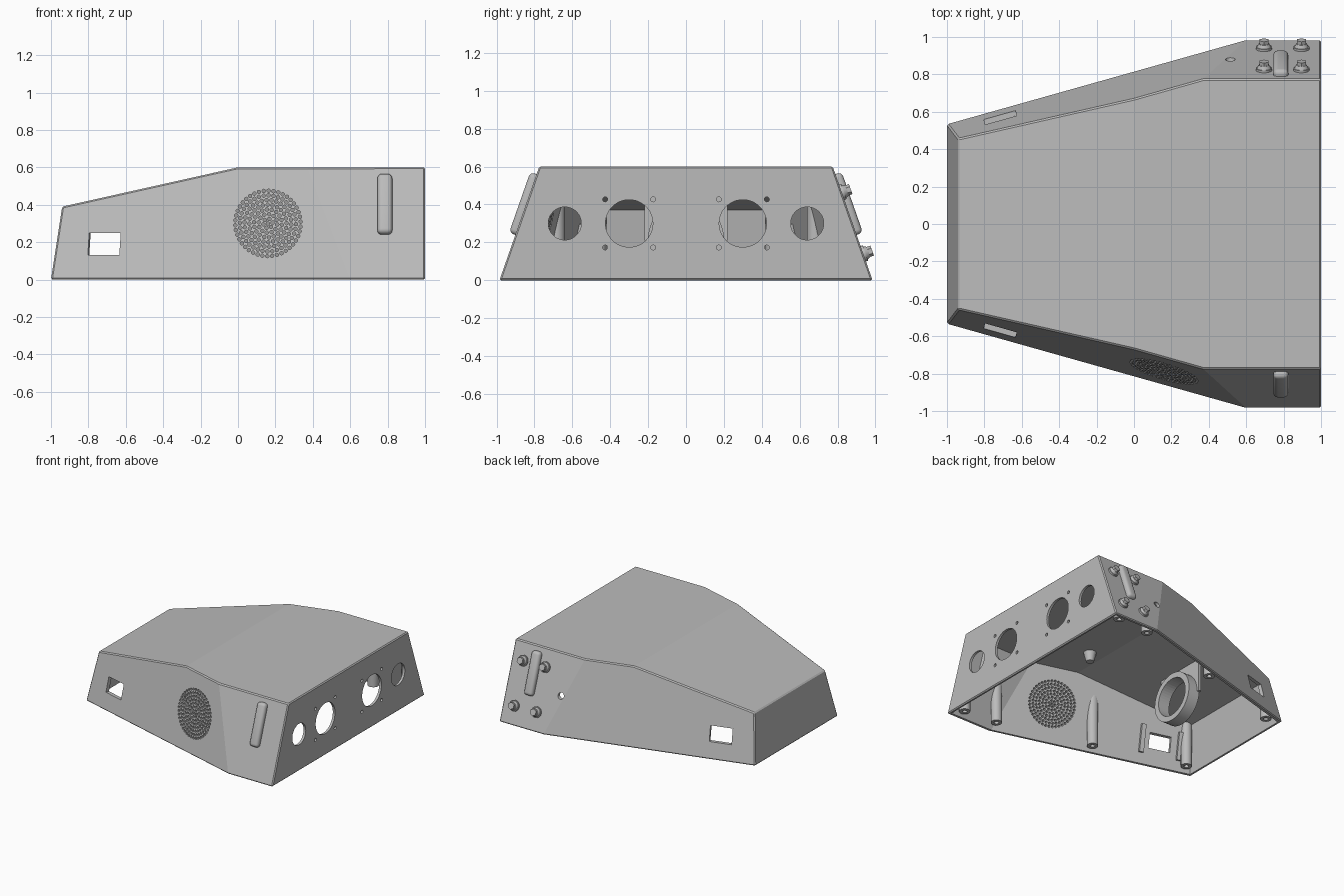
import bpy, bmesh, math
from mathutils import Matrix, Vector

if "Cube" in bpy.data.objects:
    bpy.data.objects.remove(bpy.data.objects["Cube"], do_unlink=True)

grey = bpy.data.materials.new("plain grey")
grey.use_nodes = True
grey.diffuse_color = (0.5, 0.5, 0.5, 1)
grey.node_tree.nodes["Principled BSDF"].inputs["Base Color"].default_value = (0.5, 0.5, 0.5, 1)

WALL = 0.02
LEAN = 0.35           # inward lean of the straight rear side walls
TAPER = 0.28125       # widening of the long side walls along x
LONG_LEAN = 0.243     # inward lean of the long side walls
TILT = math.atan(LEAN)
T, R = Matrix.Translation, Matrix.Rotation
ALONG_X = R(math.pi / 2, 4, 'Y')
ALONG_Y = R(-math.pi / 2, 4, 'X')


def finish(name, bm, smooth=False):
    bmesh.ops.recalc_face_normals(bm, faces=bm.faces)
    mesh = bpy.data.meshes.new(name)
    bm.to_mesh(mesh)
    bm.free()
    mesh.materials.append(grey)
    obj = bpy.data.objects.new(name, mesh)
    bpy.context.collection.objects.link(obj)
    if smooth:
        select(obj)
        bpy.ops.object.shade_smooth_by_angle(angle=math.radians(35))
    return obj


def select(obj):
    bpy.ops.object.select_all(action='DESELECT')
    obj.select_set(True)
    bpy.context.view_layer.objects.active = obj


def cut(obj, cutter):
    select(obj)
    mod = obj.modifiers.new("cut", 'BOOLEAN')
    mod.operation, mod.solver, mod.object = 'DIFFERENCE', 'EXACT', cutter
    bpy.ops.object.modifier_apply(modifier=mod.name)
    bpy.data.objects.remove(cutter, do_unlink=True)


def cylinder(bm, r1, r2, depth, matrix, sides=32):
    return bmesh.ops.create_cone(bm, cap_ends=True, segments=sides, radius1=r1,
                                 radius2=r2, depth=depth, matrix=matrix)["verts"]


def box(bm, size, matrix):
    return bmesh.ops.create_cube(bm, size=1, matrix=matrix @ Matrix.Diagonal((*size, 1)))["verts"]


def long_wall(x, z):
    return 0.816 + TAPER * x - LONG_LEAN * z


def rear_wall(z):
    return 0.985 - LEAN * z


def wedge(inset, floor):
    """Tapered housing solid, shrunk on every side by the inset."""
    bm = bmesh.new()
    i = inset
    outline = [(-1 + i, 0.535 - i, floor), (0.6, 0.985 - i, floor), (1 - i, 0.985 - i, floor),
               (-0.94 + i, long_wall(-0.94, 0.39) - i, 0.39 - i),
               (0, long_wall(0, 0.6) - i, 0.6 - i),
               (0.37, rear_wall(0.6) - i, 0.6 - i), (1 - i, rear_wall(0.6) - i, 0.6 - i)]
    for x, y, z in outline:
        for s in (-1, 1):
            bm.verts.new((x, s * y, z))
    bmesh.ops.convex_hull(bm, input=bm.verts)
    bmesh.ops.dissolve_limit(bm, angle_limit=math.radians(2), verts=bm.verts, edges=bm.edges)
    return bm


# Hollow housing with softened outer edges
bm = wedge(0, 0)
sharp = [e for e in bm.edges if e.calc_face_angle(0) > math.radians(30)]
bmesh.ops.bevel(bm, geom=sharp, offset=0.008, segments=1, affect='EDGES')
housing = finish("housing", bm)
cut(housing, finish("cavity", wedge(WALL, -0.02)))

# Openings in the end wall
bm = bmesh.new()
for s in (-1, 1):
    for y, r in ((0.3, 0.125), (0.64, 0.087)):
        cylinder(bm, r, r, 0.1, T((1, s * y, 0.3)) @ ALONG_X, 48)
    for dy in (-0.127, 0.127):
        for dz in (-0.127, 0.127):
            cylinder(bm, 0.013, 0.013, 0.1, T((1, s * 0.3 + dy, 0.3 + dz)) @ ALONG_X, 12)
    # Side windows
    y = s * long_wall(-0.715, 0.19)
    box(bm, (0.175, 0.2, 0.12), T((-0.715, y, 0.19)) @ R(s * math.atan(TAPER), 4, 'Z'))
# Small port beside the knobs
cylinder(bm, 0.026, 0.026, 0.2, T((0.515, rear_wall(0.3), 0.3)) @ ALONG_Y, 16)
# Speaker grille: concentric rings of small holes
for ring in range(8):
    count = max(1, 6 * ring)
    for k in range(count):
        a = math.tau * k / count + 0.2 * ring
        x, z = 0.16 + 0.025 * ring * math.cos(a), 0.3 + 0.025 * ring * math.sin(a)
        cylinder(bm, 0.0095, 0.0095, 0.2, T((x, -long_wall(x, z), z)) @ ALONG_Y, 8)
cut(housing, finish("openings", bm))

# Handles on both rear side walls
for s, name in ((-1, "front_handle"), (1, "back_handle")):
    bm = bmesh.new()
    box(bm, (0.08, 0.07, 0.34), T((0.785, s * rear_wall(0.4), 0.4)) @ R(s * TILT, 4, 'X'))
    bmesh.ops.bevel(bm, geom=bm.edges[:], offset=0.025, segments=4, profile=0.5, affect='EDGES')
    finish(name, bm, True)

# Knobs on the back: flange, cone and hexagonal tip
for x in (0.695, 0.895):
    for z in (0.14, 0.465):
        bm = bmesh.new()
        seat = T((x, rear_wall(z), z)) @ R(TILT, 4, 'X') @ ALONG_Y
        cylinder(bm, 0.043, 0.043, 0.02, seat @ T((0, 0, 0.002)), 24)
        cylinder(bm, 0.038, 0.028, 0.02, seat @ T((0, 0, 0.02)), 24)
        cylinder(bm, 0.028, 0.028, 0.03, seat @ T((0, 0, 0.035)), 6)
        finish("knob", bm, True)

# Screw posts, trimmed where they run into the walls and roof
for x, y in ((0.9, 0.9), (0.61, 0.876), (-0.165, 0.68), (-0.9, 0.463)):
    for s in (-1, 1):
        bm = bmesh.new()
        cylinder(bm, 0.042, 0.042, 0.57, T((x, s * y, 0.305)), 24)
        base = min(bm.faces, key=lambda f: f.calc_center_median().z)
        bmesh.ops.inset_individual(bm, faces=[base], thickness=0.024)
        hole = bmesh.ops.extrude_discrete_faces(bm, faces=[base])["faces"][0]
        bmesh.ops.translate(bm, vec=(0, 0, 0.06), verts=hole.verts)
        for point, normal in (((0, s * 0.806, 0), (-TAPER, s, LONG_LEAN)),
                              ((0, s * 0.975, 0), (0, s, LEAN)),
                              ((0, 0, 0.59), (-0.21, 0, 0.94)),
                              ((-0.99, 0, 0), (-0.39, 0, 0.06))):
            bmesh.ops.bisect_plane(bm, geom=bm.verts[:] + bm.edges[:] + bm.faces[:],
                                   plane_co=point, plane_no=Vector(normal).normalized(),
                                   clear_outer=True)
        finish("screw_post", bm, True)

# Hanging plate and ring holder under the sloping roof
bm = bmesh.new()
box(bm, (0.025, 0.44, 0.27), T((-0.46, 0, 0.345)))
plate = finish("holder_plate", bm)
bm = bmesh.new()
cylinder(bm, 0.2, 0.2, 0.1, T((-0.42, 0, 0.22)) @ ALONG_X, 48)
holder = finish("holder_ring", bm, True)
for part in (plate, holder):
    bm = bmesh.new()
    cylinder(bm, 0.155, 0.155, 0.4, T((-0.42, 0, 0.22)) @ ALONG_X, 48)
    cut(part, finish("holder_bore", bm))

# Rails beside each window
for x in (-0.86, -0.565):
    for s in (-1, 1):
        bm = bmesh.new()
        y = s * (long_wall(x, 0.19) - 0.03)
        box(bm, (0.035, 0.045, 0.22),
            T((x, y, 0.19)) @ R(s * math.atan(TAPER), 4, 'Z') @ R(s * math.atan(LONG_LEAN), 4, 'X'))
        finish("window_rail", bm)

# Boss under the roof
bm = bmesh.new()
cylinder(bm, 0.03, 0.05, 0.08, T((0.12, -0.37, 0.545)), 24)
finish("roof_boss", bm, True)
